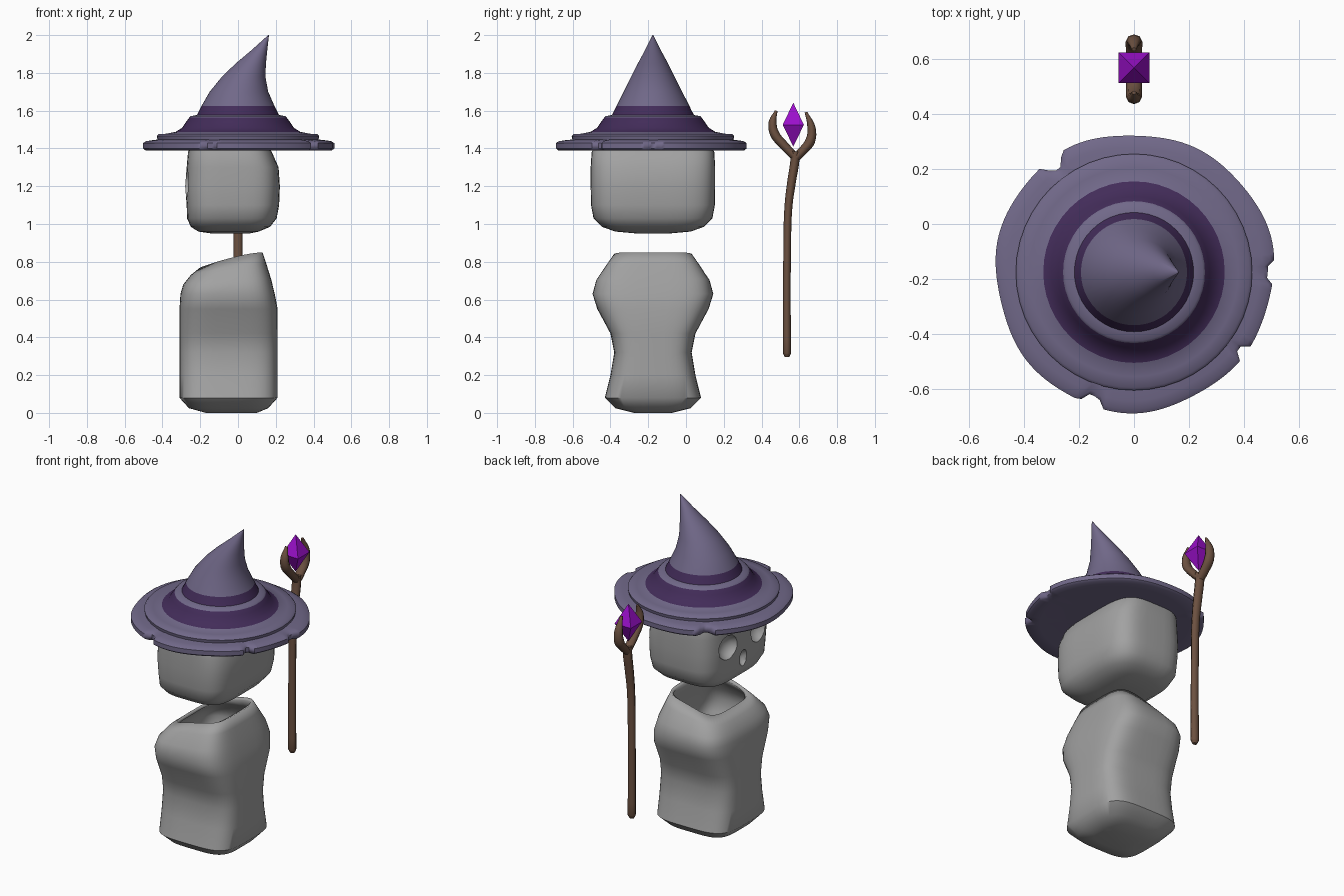
import bpy, bmesh, math
from mathutils import Vector

cube = bpy.data.objects.get("Cube")
if cube:
    bpy.data.objects.remove(cube, do_unlink=True)

CY = -0.175  # figure axis in y


def material(name, rgb):
    m = bpy.data.materials.new(name)
    m.use_nodes = True
    m.diffuse_color = (*rgb, 1)
    m.node_tree.nodes["Principled BSDF"].inputs["Base Color"].default_value = (*rgb, 1)
    return m


BONE = material("grey", (0.36, 0.36, 0.36))
FELT = material("dusty purple", (0.165, 0.14, 0.25))
BAND = material("dark purple", (0.055, 0.025, 0.10))
WOOD = material("brown wood", (0.15, 0.082, 0.052))
GEM = material("violet crystal", (0.33, 0.005, 0.60))


def activate(ob):
    bpy.ops.object.select_all(action="DESELECT")
    ob.select_set(True)
    bpy.context.view_layer.objects.active = ob


def smooth(ob, angle=40):
    activate(ob)
    bpy.ops.object.shade_smooth_by_angle(angle=math.radians(angle))


def add_mesh(name, bm, mats):
    me = bpy.data.meshes.new(name)
    bmesh.ops.recalc_face_normals(bm, faces=bm.faces[:])
    bm.to_mesh(me)
    bm.free()
    for m in mats:
        me.materials.append(m)
    ob = bpy.data.objects.new(name, me)
    bpy.context.collection.objects.link(ob)
    return ob


def loft(name, rings, mats, cap_top=True, bands=None):
    """Skin rings of points; bands gives the material index of each strip."""
    bm = bmesh.new()
    loops = [[bm.verts.new(p) for p in ring] for ring in rings]
    n = len(loops[0])
    for k, (a, b) in enumerate(zip(loops, loops[1:])):
        for i in range(n):
            j = (i + 1) % n
            f = bm.faces.new((a[i], a[j], b[j], b[i]))
            f.material_index = bands[k] if bands else 0
    bm.faces.new(loops[0])
    if cap_top:
        bm.faces.new(loops[-1])
    return add_mesh(name, bm, mats)


def rounded_ring(z, x0, x1, hy, power=4, dip=0, n=48):
    """Rounded-box section from x0 to x1; dip lowers it towards the face side."""
    ring = []
    for i in range(n):
        t = math.tau * (i + 0.5) / n
        c, s = math.cos(t), math.sin(t)
        u = math.copysign(abs(c) ** (2 / power), c)
        v = math.copysign(abs(s) ** (2 / power), s)
        ring.append(Vector(((x0 + x1) / 2 + u * (x1 - x0) / 2, CY + v * hy,
                            z - dip * ((1 - u) / 2) ** 1.5)))
    return ring


# Body: hollow, open at a collar that dips at the face side
body_sections = [
    (0.0, -0.17, 0.10, 0.10), (0.025, -0.26, 0.16, 0.20), (0.08, -0.31, 0.21, 0.255),
    (0.2, -0.31, 0.21, 0.225), (0.32, -0.31, 0.21, 0.205), (0.42, -0.31, 0.21, 0.225),
    (0.55, -0.31, 0.21, 0.295), (0.63, -0.305, 0.195, 0.32),
    (0.71, -0.29, 0.175, 0.30, 4, 0.03), (0.79, -0.25, 0.15, 0.25, 4, 0.06),
    (0.85, -0.20, 0.13, 0.21, 4, 0.08)]
body = loft("body", [rounded_ring(*s) for s in body_sections], [BONE], cap_top=False)
shell = body.modifiers.new("wall", "SOLIDIFY")
shell.thickness = 0.02
shell.offset = -1
smooth(body, 50)

# Head: rounded block with scooped eye and nose sockets
head_sections = [
    (0.95, -0.14, 0.06, 0.09), (0.96, -0.21, 0.11, 0.20), (0.985, -0.25, 0.17, 0.27),
    (1.03, -0.27, 0.205, 0.315), (1.1, -0.272, 0.218, 0.328), (1.2, -0.28, 0.222, 0.33),
    (1.3, -0.272, 0.215, 0.33), (1.38, -0.265, 0.18, 0.325), (1.45, -0.24, 0.13, 0.29)]
head = loft("head", [rounded_ring(*s) for s in head_sections], [BONE])


def scoop(y, z, size):
    bpy.ops.mesh.primitive_ico_sphere_add(subdivisions=2, radius=1, location=(-0.285, y, z))
    cutter = bpy.context.object
    cutter.scale = size
    cutter.data.materials.append(BONE)
    cutter.hide_render = True
    cut = head.modifiers.new("socket", "BOOLEAN")
    cut.operation = "DIFFERENCE"
    cut.solver = "EXACT"
    cut.object = cutter
    activate(head)
    bpy.ops.object.modifier_apply(modifier=cut.name)
    bpy.data.objects.remove(cutter, do_unlink=True)


for side in (-1, 1):
    scoop(CY + side * 0.15, 1.215, (0.07, 0.085, 0.078))
scoop(CY, 1.095, (0.05, 0.036, 0.055))
smooth(head, 40)

# Hat brim: thick disc with torn notches (angle, half width, depth)
notches = [(126.5, 5, 0.045), (0, 5, 0.022), (-36, 3, 0.03), (252, 5, 0.035)]


def brim_ring(r, z, n=144):
    ring = []
    for i in range(n):
        deg = 360 * i / n
        t = math.radians(deg)
        rr = r
        if r > 0.45:
            rr += 0.006 * math.sin(3 * t + 0.6) + 0.004 * math.sin(7 * t)
            for a, w, d in notches:
                off = abs((deg - a + 180) % 360 - 180)
                rr -= d * min(1, max(0, 1 - off / w) * 2)
        ring.append((rr * math.cos(t), CY + rr * math.sin(t), z))
    return ring


brim_profile = [(0.2, 1.395), (0.42, 1.393), (0.492, 1.39), (0.505, 1.40), (0.505, 1.428),
                (0.49, 1.438), (0.46, 1.443), (0.40, 1.45)]
smooth(loft("hat_brim", [brim_ring(*p) for p in brim_profile], [FELT]), 50)

# Hat crown: stepped base, two dark bands with a ridge, and a bent point (r, z, centre x)
crown = [
    (0.425, 1.44, 0), (0.43, 1.465, 0), (0.42, 1.476, 0), (0.38, 1.478, 0), (0.33, 1.488, 0),
    (0.295, 1.51, 0), (0.275, 1.54, 0), (0.258, 1.563, 0), (0.25, 1.571, 0), (0.217, 1.577, 0),
    (0.205, 1.60, 0), (0.193, 1.625, 0), (0.155, 1.7, 0.005), (0.115, 1.78, 0.03),
    (0.08, 1.85, 0.068), (0.042, 1.92, 0.113), (0.002, 2.0, 0.162)]
bands = [1 if 4 <= k <= 6 or 9 <= k <= 10 else 0 for k in range(len(crown) - 1)]
rings = [[(cx + r * math.cos(math.tau * i / 48), CY + r * math.sin(math.tau * i / 48), z)
          for i in range(48)] for r, z, cx in crown]
smooth(loft("hat_crown", rings, [FELT, BAND], bands=bands), 50)


# Staff: tapered tubes along (y, z, radius) paths
def tube(name, path):
    cu = bpy.data.curves.new(name, "CURVE")
    cu.dimensions = "3D"
    cu.bevel_depth = 1
    cu.bevel_resolution = 2
    cu.use_fill_caps = True
    cu.resolution_u = 4
    sp = cu.splines.new("BEZIER")
    sp.bezier_points.add(len(path) - 1)
    for p, (y, z, r) in zip(sp.bezier_points, path):
        p.co = (0, y, z)
        p.radius = r
        p.handle_left_type = p.handle_right_type = "AUTO"
    cu.materials.append(WOOD)
    ob = bpy.data.objects.new(name, cu)
    ob.scale.x = 1.2
    bpy.context.collection.objects.link(ob)
    activate(ob)
    bpy.ops.object.convert(target="MESH")
    smooth(bpy.context.object, 50)


tube("staff_shaft", [(0.535, 0.295, 0.012), (0.535, 0.315, 0.021), (0.536, 0.9, 0.02),
                     (0.543, 1.1, 0.021), (0.56, 1.23, 0.023), (0.577, 1.34, 0.024),
                     (0.578, 1.385, 0.024)])
tube("staff_prong_front", [(0.578, 1.355, 0.022), (0.515, 1.42, 0.024), (0.468, 1.48, 0.025),
                           (0.459, 1.54, 0.021), (0.478, 1.6, 0.007)])
tube("staff_prong_back", [(0.575, 1.345, 0.022), (0.625, 1.395, 0.024), (0.658, 1.44, 0.026),
                          (0.664, 1.51, 0.022), (0.635, 1.592, 0.007)])

# Crystal: two square pyramids base to base
bm = bmesh.new()
tips = [bm.verts.new((0, 0.568, z)) for z in (1.41, 1.642)]
girdle = [bm.verts.new((sx * 0.056, 0.568 + sy * 0.056, 1.525))
          for sx, sy in ((1, 1), (-1, 1), (-1, -1), (1, -1))]
for tip in tips:
    for i in range(4):
        bm.faces.new((tip, girdle[i], girdle[(i + 1) % 4]))
add_mesh("crystal", bm, [GEM])
